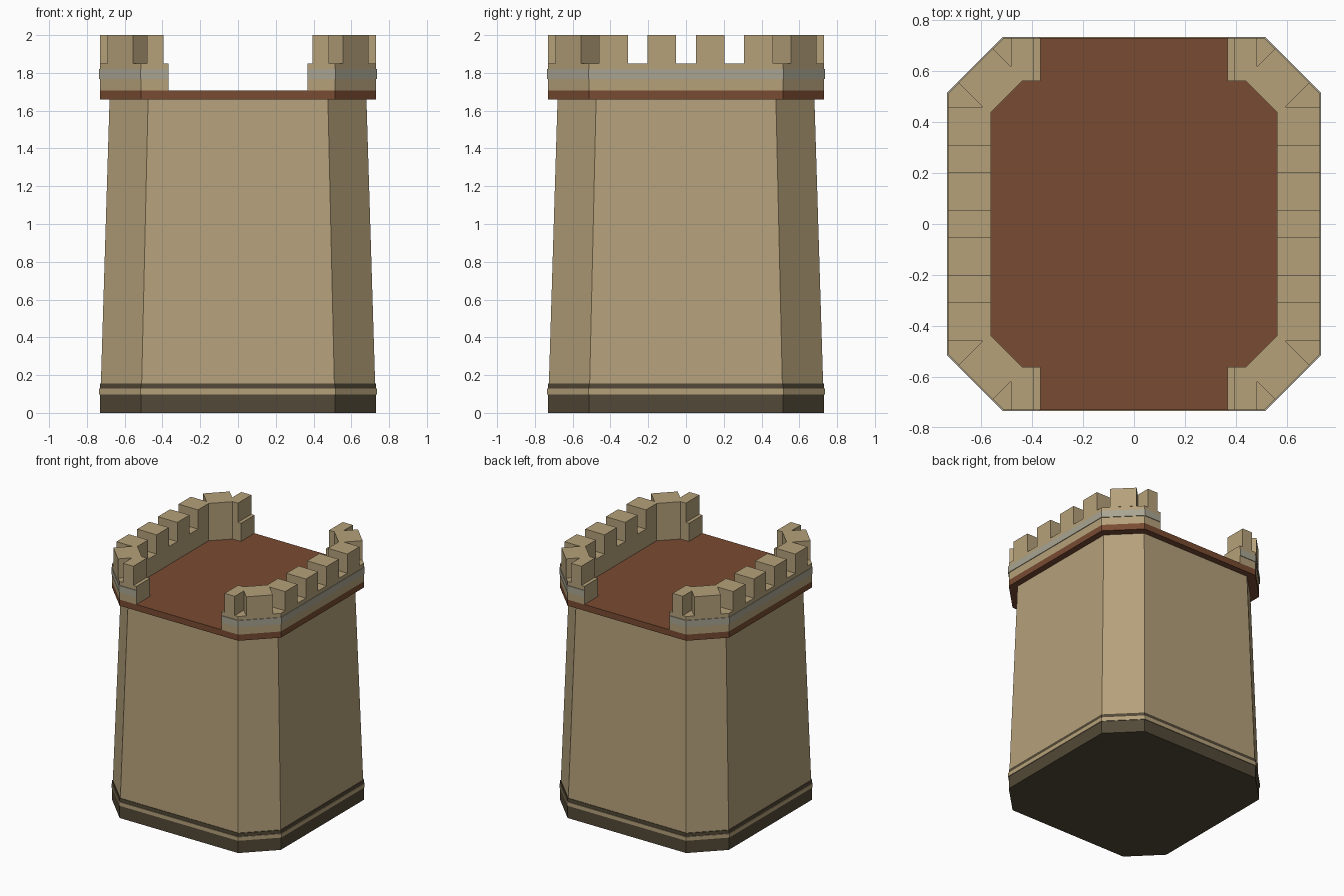
import bpy
import bmesh

cube = bpy.data.objects.get("Cube")
if cube:
    bpy.data.objects.remove(cube, do_unlink=True)


def material(name, rgb):
    m = bpy.data.materials.new(name)
    m.use_nodes = True
    m.diffuse_color = (*rgb, 1)
    m.node_tree.nodes["Principled BSDF"].inputs["Base Color"].default_value = (*rgb, 1)
    return m


SAND = material("sandstone", (0.46, 0.355, 0.195))
DARK = material("dark plinth stone", (0.085, 0.066, 0.038))
BROWN = material("brown floor", (0.19, 0.07, 0.032))
GREY = material("grey trim", (0.40, 0.375, 0.29))

HALF, CORNER = 0.73, 0.513   # half width and where the chamfer starts


def octagon(h, c):
    quarter = [(h, -c), (h, c), (c, h), (-c, h)]
    return quarter + [(-x, -y) for x, y in quarter]


def prism(name, bottom, z0, z1, mat, top=None, mirror=(False, False)):
    """Loft a floor outline straight up to an equal or tapered outline."""
    bm = bmesh.new()
    lo = [bm.verts.new((x, y, z0)) for x, y in bottom]
    hi = [bm.verts.new((x, y, z1)) for x, y in (top or bottom)]
    bm.faces.new(lo[::-1])
    bm.faces.new(hi)
    for i in range(len(lo)):
        j = (i + 1) % len(lo)
        bm.faces.new((lo[i], lo[j], hi[j], hi[i]))
    bmesh.ops.recalc_face_normals(bm, faces=bm.faces)
    mesh = bpy.data.meshes.new(name)
    bm.to_mesh(mesh)
    bm.free()
    mesh.materials.append(mat)
    obj = bpy.data.objects.new(name, mesh)
    bpy.context.collection.objects.link(obj)
    if any(mirror):
        mod = obj.modifiers.new("Mirror", "MIRROR")
        mod.use_axis = (*mirror, False)
        mod.use_mirror_merge = False
    return obj


def bracket(outer, outer_c, inner, inner_c, end):
    """C-shaped outline wrapping the +x side, stopping at x = end."""
    out = [(end, outer), (outer_c, outer), (outer, outer_c)]
    inn = [(end, inner), (inner_c, inner), (inner, inner_c)]
    flip = lambda pts: [(x, -y) for x, y in pts]
    return out + flip(out)[::-1] + flip(inn) + inn[::-1]


# Plinth, its trim and the tapered tower body
rim = octagon(HALF, CORNER)
prism("plinth", rim, 0, 0.155, DARK)
prism("plinth_band", octagon(HALF + 0.005, CORNER + 0.002), 0.098, 0.128, SAND)
prism("tower_body", octagon(0.726, 0.51), 0.155, 1.66, SAND, top=octagon(0.68, 0.476))

# Roof platform
prism("roof_floor", rim, 1.66, 1.708, BROWN)

# Parapet walls, open at the front and back, with a thin trim band
prism("parapet_wall", bracket(HALF, CORNER, 0.562, 0.44, 0.368),
      1.708, 1.85, SAND, mirror=(True, False))
prism("parapet_trim", bracket(HALF + 0.005, CORNER + 0.002, 0.71, 0.505, 0.37),
      1.768, 1.82, GREY, mirror=(True, False))

# Corner battlements with wedge notches beside the chamfer
corner = [(0.395, HALF), (0.483, HALF), (0.483, 0.618), (0.555, 0.69),
          (0.69, 0.555), (0.595, 0.46), (HALF, 0.46), (HALF, 0.308),
          (0.562, 0.308), (0.562, 0.44), (0.44, 0.562), (0.395, 0.562)]
prism("corner_battlement", corner, 1.85, 2, SAND, mirror=(True, True))

# Plain battlements along the sides
block = [(0.562, 0.052), (HALF, 0.052), (HALF, 0.203), (0.562, 0.203)]
prism("side_battlement", block, 1.85, 2, SAND, mirror=(True, True))
